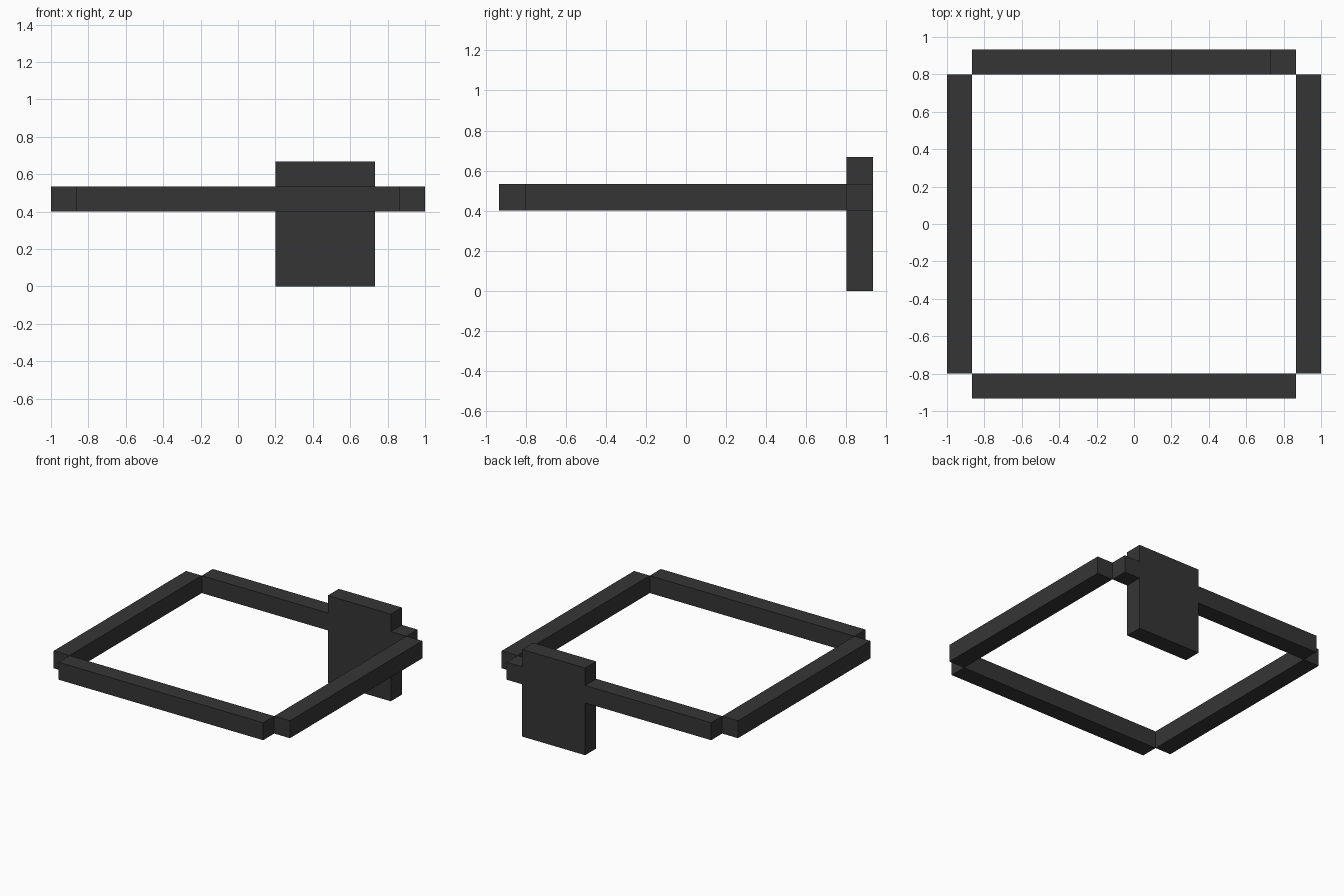
import bpy

cube = bpy.data.objects.get("Cube")
if cube:
    bpy.data.objects.remove(cube, do_unlink=True)

# Single dark grey material
grey = bpy.data.materials.new("dark_grey")
grey.use_nodes = True
colour = (0.036, 0.036, 0.036, 1.0)
grey.diffuse_color = colour
grey.node_tree.nodes["Principled BSDF"].inputs["Base Color"].default_value = colour


def box(name, low, high):
    """Axis-aligned box between two opposite corners."""
    centre = [(a + b) / 2 for a, b in zip(low, high)]
    bpy.ops.mesh.primitive_cube_add(size=1, location=centre)
    obj = bpy.context.object
    obj.name = obj.data.name = name
    for v in obj.data.vertices:
        v.co = [c * (b - a) for c, a, b in zip(v.co, low, high)]
    obj.data.materials.append(grey)
    return obj


U = 2 / 15                    # thickness of every bar
Z0, Z1 = 3 * U, 4 * U         # bar height range
X_IN, Y_IN = 1 - U, 0.8       # inner opening half sizes
Y_OUT = Y_IN + U
P0, P1 = 0.2, 0.2 + 4 * U     # plate width range

# Side bars, set at the notched corners
box("left_bar", (X_IN, -Y_IN, Z0), (1, Y_IN, Z1))
box("right_bar", (-1, -Y_IN, Z0), (-X_IN, Y_IN, Z1))

# Front bar
box("front_bar", (-X_IN, -Y_OUT, Z0), (X_IN, -Y_IN, Z1))

# Back bar, butting against both sides of the hanging plate
box("back_bar_long", (-X_IN, Y_IN, Z0), (P0, Y_OUT, Z1))
box("back_bar_short", (P1, Y_IN, Z0), (X_IN, Y_OUT, Z1))

# Upright plate at the back
box("back_plate", (P0, Y_IN, 0), (P1, Y_OUT, 5 * U))
